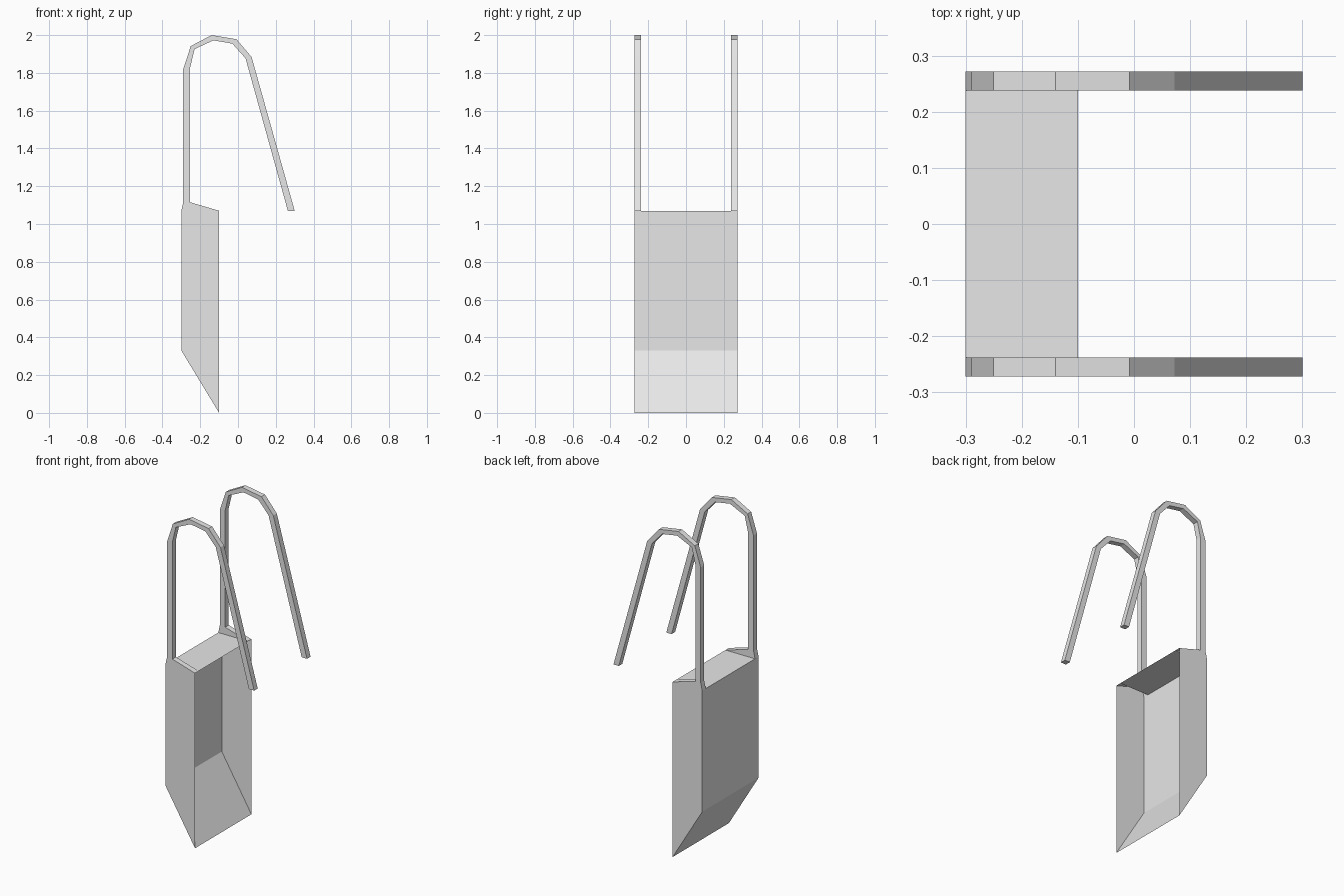
import bpy
import bmesh

cube = bpy.data.objects.get("Cube")
if cube:
    bpy.data.objects.remove(cube)

OUTER, INNER = 0.272, 0.238   # strap faces, measured across y

grey = bpy.data.materials.new("light_grey")
grey.use_nodes = True
grey.diffuse_color = (0.8, 0.8, 0.8, 1)
grey.node_tree.nodes["Principled BSDF"].inputs["Base Color"].default_value = (0.8, 0.8, 0.8, 1)


def finish(name, bm):
    bmesh.ops.remove_doubles(bm, verts=bm.verts, dist=0.0001)
    bmesh.ops.recalc_face_normals(bm, faces=bm.faces)
    mesh = bpy.data.meshes.new(name)
    bm.to_mesh(mesh)
    bm.free()
    mesh.materials.append(grey)
    obj = bpy.data.objects.new(name, mesh)
    bpy.context.collection.objects.link(obj)
    return obj


def flat(bm, profile, y):
    """Face lying in the xz plane at depth y."""
    return bm.faces.new([bm.verts.new((x, y, z)) for x, z in profile])


def strip(bm, profile, y0, y1):
    """Open run of quads sweeping an xz profile from y0 to y1."""
    for (xa, za), (xb, zb) in zip(profile, profile[1:]):
        bm.faces.new([bm.verts.new(p) for p in
                      ((xa, y0, za), (xb, y0, zb), (xb, y1, zb), (xa, y1, za))])


# Scoop body: thin shell, open towards +x
tip, heel = (-0.1, 0.0), (-0.3, 0.33)
rear, lip = (-0.3, 1.07), (-0.1, 1.07)
shoulder = [rear, (-0.29, 1.115), (-0.253, 1.115), lip]

bm = bmesh.new()
strip(bm, [tip, heel, rear], -OUTER, OUTER)
strip(bm, [rear, lip], -INNER, INNER)
for side in (-1, 1):
    flat(bm, [tip, heel] + shoulder, side * OUTER)
    flat(bm, shoulder, side * INNER)
    strip(bm, shoulder, side * INNER, side * OUTER)
finish("scoop_body", bm)

# Hooked straps: outer curve, then back along the inner curve
hook = [(-0.29, 1.115), (-0.29, 1.82), (-0.25, 1.942), (-0.14, 2.0),
        (-0.008, 1.978), (0.072, 1.884), (0.3, 1.07),
        (0.264, 1.07), (0.04, 1.877), (-0.03, 1.955), (-0.13, 1.972),
        (-0.23, 1.926), (-0.253, 1.83), (-0.253, 1.115)]

for name, side in (("front_strap", -1), ("back_strap", 1)):
    bm = bmesh.new()
    for y in (INNER, OUTER):
        flat(bm, hook, side * y)
    strip(bm, hook + hook[:1], side * INNER, side * OUTER)
    finish(name, bm)
